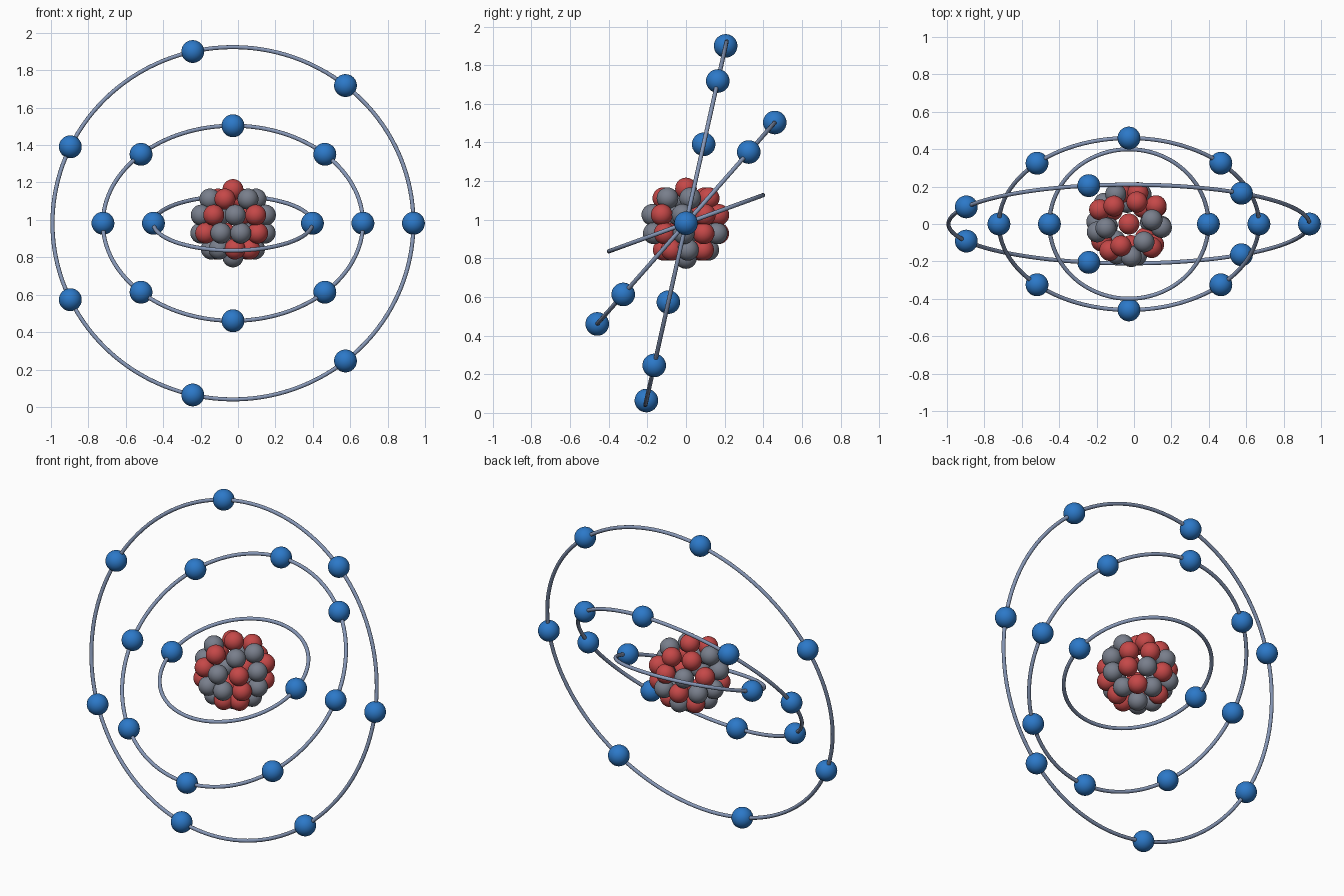
import bpy
from math import radians, sin, cos, tau
from mathutils import Vector, Matrix

if "Cube" in bpy.data.objects:
    bpy.data.objects.remove(bpy.data.objects["Cube"])

CENTRE = Vector((-0.027, 0.0, 0.982))


def material(name, rgb):
    m = bpy.data.materials.new(name)
    m.diffuse_color = (*rgb, 1.0)
    m.use_nodes = True
    m.node_tree.nodes["Principled BSDF"].inputs["Base Color"].default_value = m.diffuse_color
    return m


RED = material("proton red", (0.56, 0.065, 0.065))
GREY = material("neutron grey", (0.19, 0.21, 0.26))
BLUE = material("electron blue", (0.025, 0.19, 0.58))
STEEL = material("orbit steel blue", (0.24, 0.31, 0.47))


def finish(name, mat):
    ob = bpy.context.object
    ob.name = name
    ob.data.materials.append(mat)
    bpy.ops.object.shade_smooth()
    return ob


def ball(name, pos, radius, mat):
    bpy.ops.mesh.primitive_uv_sphere_add(segments=32, ring_count=16, radius=radius, location=pos)
    return finish(name, mat)


# Orbits: name, radius, tilt about x, number of evenly spaced electrons
ORBITS = [
    ("inner", 0.425, 20.0, 2),
    ("middle", 0.695, 48.6, 8),
    ("outer", 0.965, 77.4, 7),
]
for name, radius, tilt, count in ORBITS:
    turn = Matrix.Rotation(radians(tilt), 3, 'X')
    bpy.ops.mesh.primitive_torus_add(
        major_radius=radius, minor_radius=0.011, major_segments=128, minor_segments=12,
        location=CENTRE, rotation=(radians(tilt), 0, 0))
    finish(f"{name}_orbit", STEEL)
    for k in range(count):
        a = tau * k / count
        pos = CENTRE + turn @ Vector((radius * cos(a), radius * sin(a), 0))
        ball(f"{name}_electron_{k + 1}", pos, 0.061, BLUE)

# Nucleus: hollow shell of balls in layers (elevation, first azimuth, colours round the layer)
LAYERS = [
    (90, 0, "R"),
    (46, 10, "GRRGRG"),
    (14, 234, "RGRGRRGRG"),
    (-17, 212, "RGGRGRGRGG"),
    (-50, 230, "GRRGRGRG"),
    (-90, 0, "G"),
]
for layer, (elev, start, colours) in enumerate(LAYERS):
    e = radians(elev)
    for k, c in enumerate(colours):
        a = radians(start) + tau * k / len(colours)
        pos = CENTRE + 0.18 * Vector((cos(e) * cos(a), cos(e) * sin(a), sin(e)))
        kind, mat = ("proton", RED) if c == "R" else ("neutron", GREY)
        ball(f"{kind}_{layer + 1}_{k + 1}", pos, 0.056, mat)
